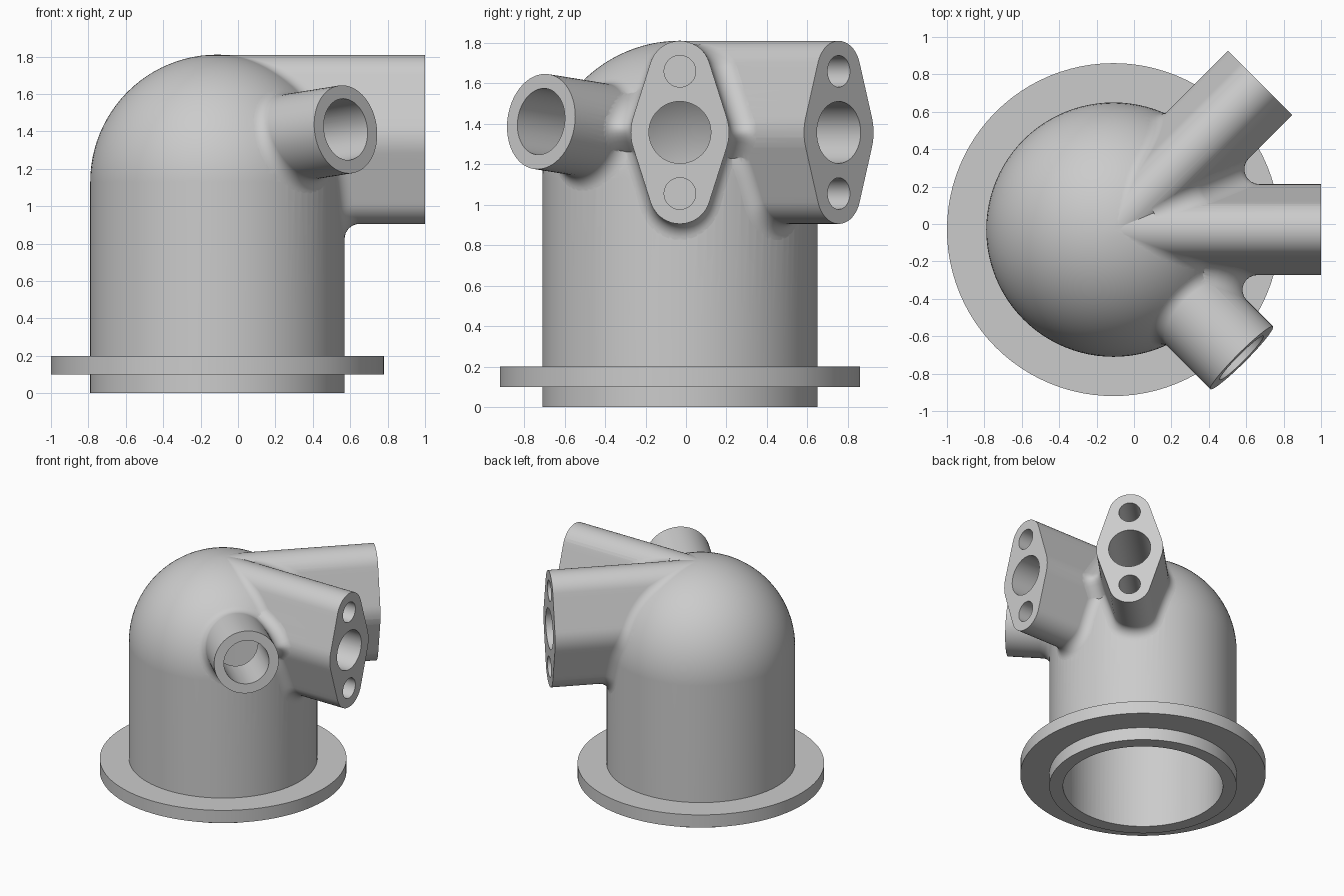
import bpy, bmesh, math
from mathutils import Vector, Matrix

if "Cube" in bpy.data.objects:
    bpy.data.objects.remove(bpy.data.objects["Cube"])

CX, CY = -0.11, -0.03          # body axis
R, R_IN, DOME_Z = 0.68, 0.58, 1.13
FIL = 0.08                     # fillet radius
UP = Vector((0, 0, 1))


def make_object(name, bm):
    bmesh.ops.recalc_face_normals(bm, faces=bm.faces)
    me = bpy.data.meshes.new(name)
    bm.to_mesh(me)
    bm.free()
    ob = bpy.data.objects.new(name, me)
    bpy.context.collection.objects.link(ob)
    return ob


def lathe(name, pts):
    bm = bmesh.new()
    vs = [bm.verts.new((CX + r, CY, z)) for r, z in pts]
    es = [bm.edges.new(p) for p in zip(vs, vs[1:])]
    bmesh.ops.spin(bm, geom=vs + es, cent=(CX, CY, 0), axis=(0, 0, 1),
                   angle=2 * math.pi, steps=96, use_merge=True)
    bmesh.ops.remove_doubles(bm, verts=bm.verts, dist=1e-5)
    return make_object(name, bm)


def dome(r, n=24):
    pts = [(r * math.cos(i / n * math.pi / 2), DOME_Z + r * math.sin(i / n * math.pi / 2))
           for i in range(n)]
    return pts + [(0, DOME_Z + r)]


def loft(name, rings):
    bm = bmesh.new()
    rows = [[bm.verts.new(p) for p in ring] for ring in rings]
    n = len(rows[0])
    for a, b in zip(rows, rows[1:]):
        for i in range(n):
            j = (i + 1) % n
            bm.faces.new((a[i], a[j], b[j], b[i]))
    bm.faces.new(rows[0])
    bm.faces.new(rows[-1])
    return make_object(name, bm)


def rod(name, start, end, r):
    bm = bmesh.new()
    d = end - start
    m = Matrix.Translation((start + end) / 2) @ d.to_track_quat('Z', 'Y').to_matrix().to_4x4()
    bmesh.ops.create_cone(bm, cap_ends=True, segments=48, radius1=r, radius2=r,
                          depth=d.length, matrix=m)
    return make_object(name, bm)


def boolean(target, tool, op):
    mod = target.modifiers.new(op, 'BOOLEAN')
    mod.operation, mod.object, mod.solver = op, tool, 'EXACT'
    bpy.context.view_layer.objects.active = target
    bpy.ops.object.modifier_apply(modifier=mod.name)
    bpy.data.objects.remove(tool)


def body_offset(p):
    """Vector from the nearest point of the body's axis to p."""
    return p - Vector((CX, CY, min(p.z, DOME_Z)))


def solve(f, lo, hi):
    for _ in range(40):
        mid = (lo + hi) / 2
        lo, hi = (mid, hi) if f(mid) < 0 else (lo, mid)
    return lo


def arc(c, a, b, n=8):
    """Rolling-ball arc about c, from direction a to direction b."""
    w = max(a.angle(b), 1e-4)
    return [c + FIL * (math.sin((1 - k / n) * w) * a + math.sin(k / n * w) * b) / math.sin(w)
            for k in range(n + 1)]


def tail(prev, p, normal, d):
    """Run a fillet edge on tangentially and slightly under the surface."""
    return p + d * (p - prev).normalized() - 0.2 * d * normal


def profile(r1, d, r2):
    """Outline with normals (u, v, nu, nv), from the lowest point round."""
    h, b = math.pi / 2, math.asin((r1 - r2) / d) if d else 0
    if d:
        parts = [(-d, r2, -h, -b, 9), (0, r1, -b, b, 6), (d, r2, b, 2 * h - b, 18),
                 (0, r1, 2 * h - b, 2 * h + b, 6), (-d, r2, 2 * h + b, 3 * h, 9)]
    else:
        parts = [(0, r1, -h, 3 * h, 56)]
    out = []
    for cv, r, a0, a1, n in parts:
        for i in range(n + 1):
            a = a0 + (a1 - a0) * i / n
            p = (r * math.cos(a), cv + r * math.sin(a), math.cos(a), math.sin(a))
            if i == 0 and out:       # subdivide the straight flank
                q = out[-1]
                out += [tuple(q[k] + (p[k] - q[k]) * s / 8 for k in range(4)) for s in range(1, 8)]
            out.append(p)
    return out[:-1]


def port(name, origin, axis, prof, length):
    """Port swept along its axis, flaring into the body with a fillet."""
    side = UP.cross(axis).normalized()
    up = axis.cross(side)
    cols = []
    for u, v, nu, nv in prof:
        n = side * nu + up * nv
        p = origin + side * u + up * v
        q = p + FIL * n
        t = solve(lambda s: body_offset(q + axis * s).length - R - FIL, 0, length)
        c = q + axis * t
        bn = body_offset(c).normalized()
        pts = arc(c, -n, -bn)
        root = origin - 0.03 * axis + 0.7 * (side * u + up * v)
        cols.append([p + axis * length] + pts + [tail(pts[-2], pts[-1], bn, 0.03), root])
    return loft(name, list(zip(*cols)))


def web(name, prof, sgn, meet):
    """Fillet between the straight port and a neighbouring one."""
    rings = []
    for u, v, nu, nv in prof:
        if nu * sgn < 0.3:
            continue
        n1 = Vector((0, nu, nv))
        hit = meet(origin + Vector((0, u, v)) + FIL * n1, n1)
        if hit is None:
            continue
        c, n2 = hit
        if body_offset(c).length < R + 0.03:
            continue
        pts = arc(c, -n1, -n2)
        mid = -(n1 + n2).normalized()
        back = c + mid * (FIL / max(0.2, mid.dot(-n1)) + 0.05)
        rings.append([tail(pts[1], pts[0], n1, 0.02)] + pts
                     + [tail(pts[-2], pts[-1], n2, 0.02), back])
    return loft(name, rings)


# Body with base flange and domed top
housing = lathe("housing", [(0, 0), (R, 0), (R, 0.1), (0.89, 0.1), (0.89, 0.2), (R, 0.2)] + dome(R))

# Two flanged ports and one tilted round pipe
origin = Vector((CX, CY, 1.357))
pipe_origin = Vector((CX, CY, 1.30))
S, T = math.sqrt(0.5), math.radians(6.5)
straight, angled = Vector((1, 0, 0)), Vector((S, S, 0))
pipe_axis = Vector((S * math.cos(T), -S * math.cos(T), math.sin(T)))
LEN, PIPE_LEN, PIPE_R = 1.11, 0.976, 0.237
oval, ring = profile(0.243, 0.3, 0.152), profile(PIPE_R, 0, PIPE_R)


def meet_angled(p, n1):
    half = math.pi / 8
    m = Vector((-math.sin(half), math.cos(half), 0))
    return p + straight * ((p.y - CY) / math.tan(half)), n1 - 2 * n1.dot(m) * m


def meet_pipe(p, n1):
    def off(t):
        d = p + straight * t - pipe_origin
        return d - pipe_axis * d.dot(pipe_axis)
    lo = CY - p.y
    if off(lo).length >= PIPE_R + FIL:
        return None
    t = solve(lambda s: off(s).length - PIPE_R - FIL, lo, 1.5)
    return p + straight * t, off(t).normalized()


for part in (port("straight_port", origin, straight, oval, LEN),
             port("angled_port", origin, angled, oval, LEN),
             port("pipe", pipe_origin, pipe_axis, ring, PIPE_LEN),
             web("port_fillet", oval, 1, meet_angled),
             web("pipe_fillet", oval, -1, meet_pipe)):
    boolean(housing, part, 'UNION')

# Hollow interior, bores and blind bolt holes
cutters = [lathe("cavity", [(0, -0.1), (R_IN, -0.1)] + dome(R_IN)),
           rod("pipe_bore", pipe_origin + pipe_axis * 0.1, pipe_origin + pipe_axis * 1.1, 0.165)]
for axis in (straight, angled):
    cutters.append(rod("bore", origin + axis * 0.1, origin + axis * 1.2, 0.153))
    for dz in (-0.302, 0.302):
        o = origin + UP * dz
        cutters.append(rod("bolt_hole", o + axis * 0.8, o + axis * 1.2, 0.078))
for c in cutters:
    boolean(housing, c, 'DIFFERENCE')

# Smooth shading with crisp edges
bpy.ops.object.select_all(action='DESELECT')
housing.select_set(True)
bpy.context.view_layer.objects.active = housing
bpy.ops.object.shade_smooth_by_angle(angle=math.radians(30))
wn = housing.modifiers.new("weighted_normals", 'WEIGHTED_NORMAL')
wn.keep_sharp = True
